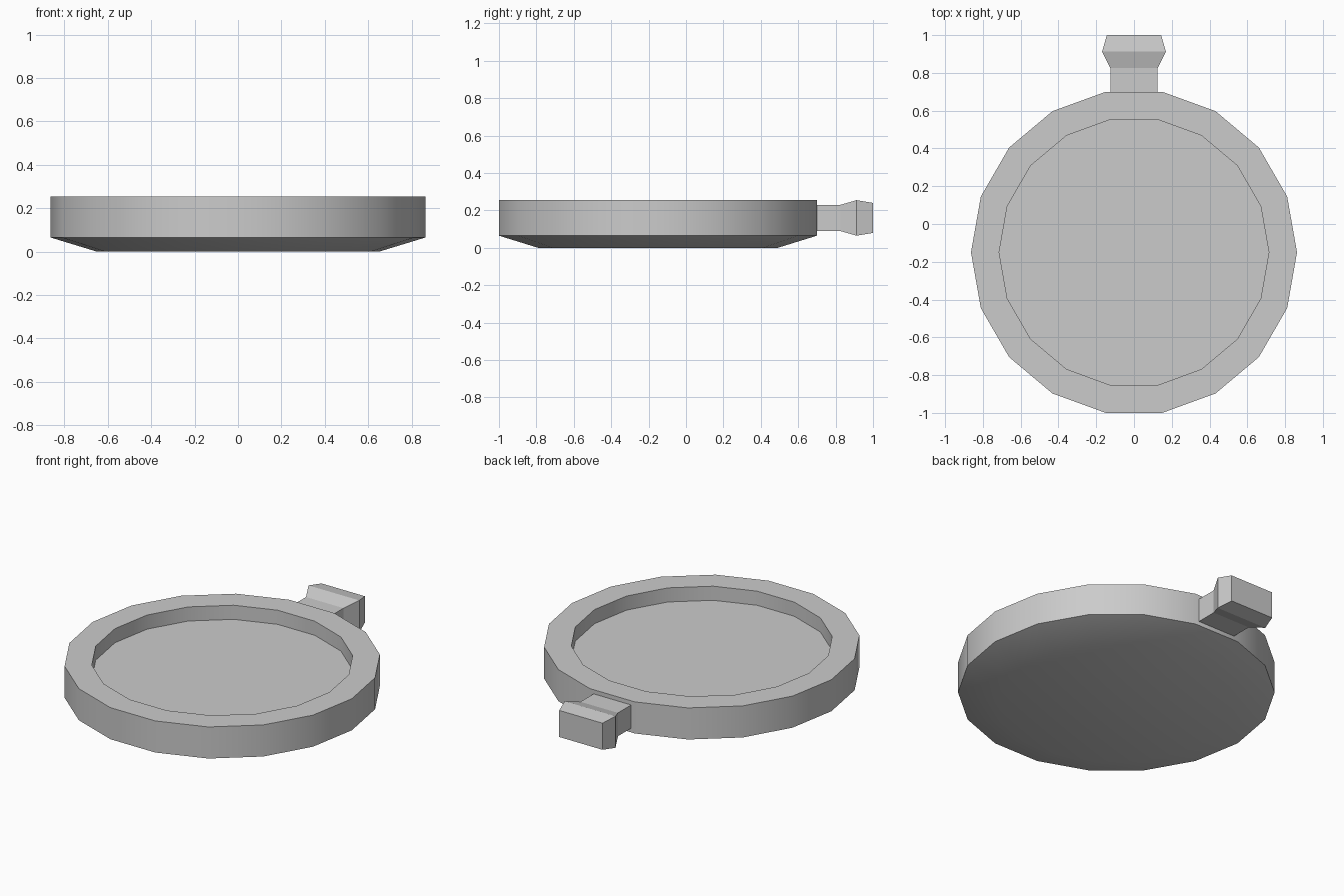
import bpy, bmesh, math

if "Cube" in bpy.data.objects:
    bpy.data.objects.remove(bpy.data.objects["Cube"])

SIDES = 18
CENTRE_Y = -0.15


def finish(name, bm, smooth=False):
    bmesh.ops.recalc_face_normals(bm, faces=bm.faces)
    mesh = bpy.data.meshes.new(name)
    bm.to_mesh(mesh)
    bm.free()
    obj = bpy.data.objects.new(name, mesh)
    bpy.context.collection.objects.link(obj)
    if smooth:
        bpy.context.view_layer.objects.active = obj
        obj.select_set(True)
        bpy.ops.object.shade_smooth_by_angle(angle=math.radians(30))
        obj.select_set(False)
    return obj


def loft(name, rings, smooth=False):
    """Skin a list of closed point rings and cap both ends."""
    bm = bmesh.new()
    loops = [[bm.verts.new(p) for p in ring] for ring in rings]
    n = len(loops[0])
    for a, b in zip(loops, loops[1:]):
        for i in range(n):
            j = (i + 1) % n
            bm.faces.new((a[i], a[j], b[j], b[i]))
    bm.faces.new(loops[0])
    bm.faces.new(loops[-1])
    return finish(name, bm, smooth)


def circle(r, z):
    step = 2 * math.pi / SIDES
    return [(r * math.cos(i * step), CENTRE_Y + r * math.sin(i * step), z)
            for i in range(SIDES)]


def rectangle(y, half_x, z0, z1):
    return [(-half_x, y, z0), (half_x, y, z0), (half_x, y, z1), (-half_x, y, z1)]


# Round case: tapered underside, upright rim, recessed face
case_profile = [(0.65, 0.0), (0.863, 0.065), (0.863, 0.255),
                (0.714, 0.255), (0.714, 0.17)]
loft("case", [circle(r, z) for r, z in case_profile], smooth=True)

# Stem and flared winding knob at the back
knob_sections = [(0.69, 0.125, 0.09, 0.23), (0.825, 0.125, 0.09, 0.23),
                 (0.912, 0.169, 0.065, 0.255), (1.0, 0.144, 0.08, 0.24)]
loft("winding_knob", [rectangle(*s) for s in knob_sections])
